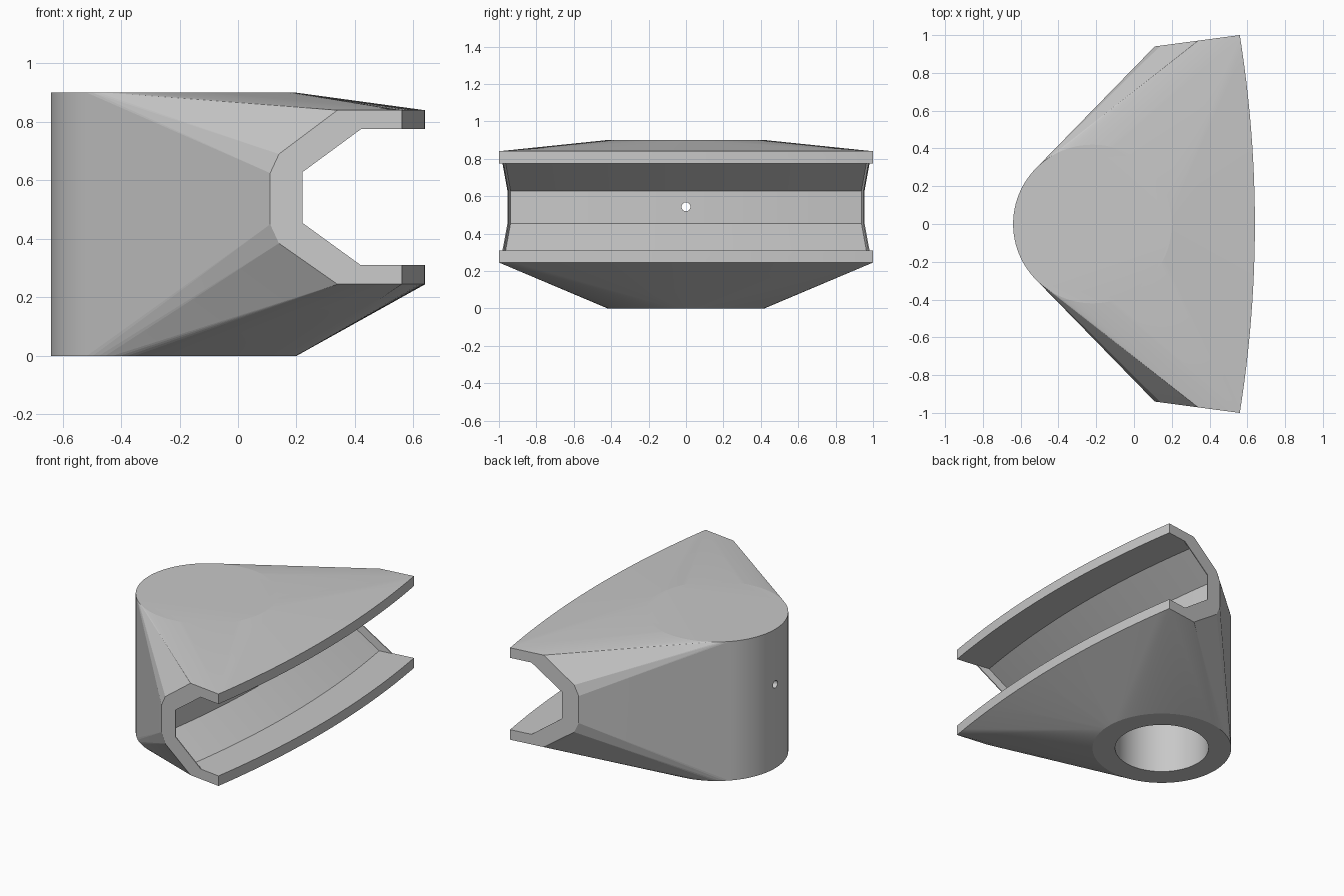
import bpy, bmesh, math
from mathutils import Matrix, Vector

cube = bpy.data.objects.get("Cube")
if cube:
    bpy.data.objects.remove(cube, do_unlink=True)

SHADE = (0.58, 0.58, 0.58, 1)
grey = bpy.data.materials.new("plain_grey")
grey.use_nodes = True
grey.diffuse_color = SHADE
grey.node_tree.nodes["Principled BSDF"].inputs["Base Color"].default_value = SHADE

POST_X, POST_R, HEIGHT = -0.22, 0.42, 0.9
RIM_X, SAG, FLARE = 0.64, 0.08, 0.133
STEPS, SIDES = 24, 96


def sweep_point(depth, z, t):
    """Point a given depth behind the curved rim, t = -1..1 along the rim."""
    return Vector((RIM_X - SAG * t * t - depth, t * (1 - depth * FLARE), z))


def make_object(name, bm):
    bmesh.ops.recalc_face_normals(bm, faces=bm.faces)
    mesh = bpy.data.meshes.new(name)
    bm.to_mesh(mesh)
    bm.free()
    mesh.materials.append(grey)
    obj = bpy.data.objects.new(name, mesh)
    bpy.context.collection.objects.link(obj)
    return obj


def cylinder(name, radius, length, matrix, sides):
    bm = bmesh.new()
    bmesh.ops.create_cone(bm, cap_ends=True, segments=sides, radius1=radius,
                          radius2=radius, depth=length, matrix=matrix)
    return make_object(name, bm)


def loft(name, sections):
    """Closed solid through matching rings of points."""
    bm = bmesh.new()
    rings = [[bm.verts.new(p) for p in section] for section in sections]
    n = len(rings[0])
    for r, s in zip(rings, rings[1:]):
        for j in range(n):
            k = (j + 1) % n
            bm.faces.new((r[j], r[k], s[k], s[j]))
    bm.faces.new(rings[0])
    bm.faces.new(rings[-1])
    return make_object(name, bm)


# Body: hull around the round post and the swept outer profile (depth, z)
outer = [(0, 0.84), (0.22, 0.84), (0.42, 0.69), (0.45, 0.625),
         (0.45, 0.45), (0.42, 0.385), (0.22, 0.245), (0, 0.245)]
bm = bmesh.new()
for i in range(STEPS + 1):
    for d, z in outer:
        bm.verts.new(sweep_point(d, z, 2 * i / STEPS - 1))
for i in range(SIDES):
    a = math.tau * i / SIDES
    for z in (0, HEIGHT):
        bm.verts.new((POST_X + POST_R * math.cos(a), POST_R * math.sin(a), z))
hull = bmesh.ops.convex_hull(bm, input=bm.verts)
inside = [g for g in hull["geom_interior"] if isinstance(g, bmesh.types.BMVert)]
bmesh.ops.delete(bm, geom=inside, context="VERTS")
bmesh.ops.dissolve_limit(bm, angle_limit=0.002, verts=bm.verts, edges=bm.edges)
body = make_object("bracket_body", bm)

# Curved channel, stopping just short of the ends to leave thin end webs
groove = [(-0.1, 0.775), (0.225, 0.775), (0.425, 0.628),
          (0.425, 0.455), (0.225, 0.31), (-0.1, 0.31)]
WEB_T = 0.994
channel = loft("channel_cutter",
               [[sweep_point(d, z, WEB_T * (2 * i / STEPS - 1)) for d, z in groove]
                for i in range(STEPS + 1)])

# Straight opening of the same shape through both end webs
opening = loft("opening_cutter",
               [[(RIM_X + 0.005 - d, y, z) for d, z in groove] for y in (-1.2, 1.2)])

# Blind bore from below, and a small pin hole from the back to the channel
bore = cylinder("bore_cutter", 0.283, 1.0, Matrix.Translation((POST_X, 0, 0.3)), SIDES)
pin = cylinder("pin_hole_cutter", 0.024, 1.6,
               Matrix.Translation((-0.1, 0, 0.543)) @ Matrix.Rotation(math.pi / 2, 4, "Y"), 24)

cutters = (channel, opening, bore, pin)
for cutter in cutters:
    mod = body.modifiers.new(cutter.name, "BOOLEAN")
    mod.operation = "DIFFERENCE"
    mod.solver = "EXACT"
    mod.object = cutter
bpy.context.view_layer.objects.active = body
for mod in list(body.modifiers):
    bpy.ops.object.modifier_apply(modifier=mod.name)
for cutter in cutters:
    bpy.data.objects.remove(cutter, do_unlink=True)

bpy.ops.object.select_all(action="DESELECT")
body.select_set(True)
bpy.ops.object.shade_smooth_by_angle(angle=math.radians(4.5))
